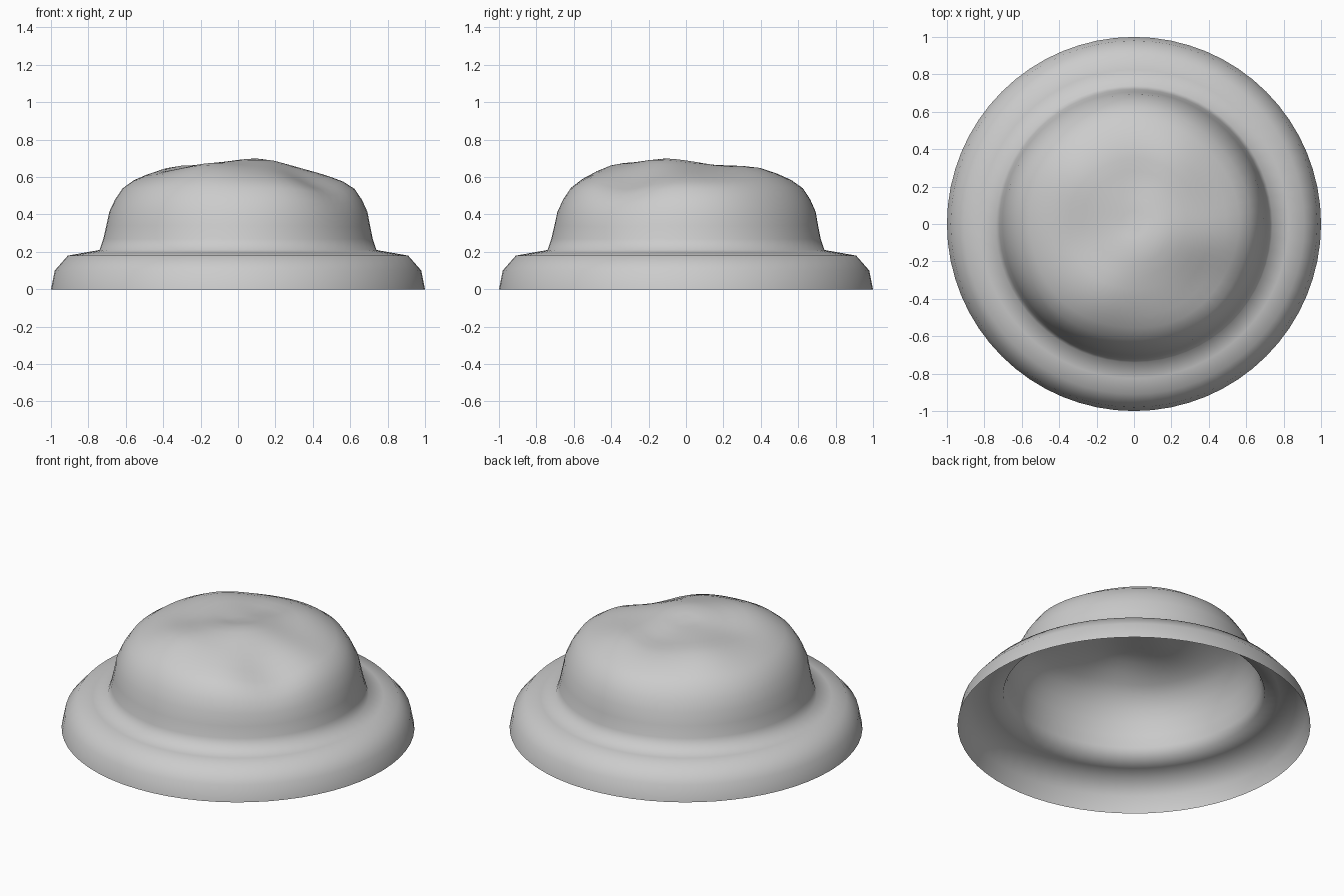
import bpy, bmesh, math

if "Cube" in bpy.data.objects:
    bpy.data.objects.remove(bpy.data.objects["Cube"])

# One flat colour for the whole shell
grey = bpy.data.materials.new("light_grey")
grey.diffuse_color = (0.6, 0.6, 0.6, 1)
grey.use_nodes = True
grey.node_tree.nodes["Principled BSDF"].inputs["Base Color"].default_value = grey.diffuse_color

SEGMENTS = 64

# Lathe profile (radius, height), from the open rim to the crown
PROFILE = [(1.0, 0), (0.98, 0.10), (0.91, 0.18), (0.825, 0.195), (0.74, 0.21),
           (0.72, 0.27), (0.705, 0.34), (0.69, 0.415), (0.66, 0.48),
           (0.62, 0.54), (0.56, 0.582), (0.49, 0.612), (0.42, 0.634),
           (0.35, 0.646), (0.28, 0.652), (0.21, 0.655), (0.14, 0.655),
           (0.07, 0.653)]

# Soft lumps and dents on the crown: x, y, height, spread
LUMPS = [(0.09, -0.09, 0.045, 0.15), (-0.16, -0.38, 0.028, 0.13),
         (-0.32, 0.28, 0.020, 0.13), (0.20, 0.36, 0.018, 0.12),
         (0.42, -0.30, -0.050, 0.13), (0.02, 0.24, -0.016, 0.09),
         (-0.28, -0.08, -0.010, 0.10), (0.42, 0.10, -0.014, 0.12),
         (0.0, 0.0, -0.015, 0.06)]


def lump_height(x, y):
    return sum(h * math.exp(-((x - a) ** 2 + (y - b) ** 2) / (2 * s * s))
               for a, b, h, s in LUMPS)


def shell_point(r, z, angle):
    # Gentle wrinkles on the crown sides fade out towards its foot and centre
    fade = max(0, min(1, (z - 0.27) / 0.25))
    r *= 1 + 0.009 * fade * math.sin(5 * angle + 0.6)
    x, y = r * math.cos(angle), r * math.sin(angle)
    return (x, y, z + fade * lump_height(x, y))


# Open-bottomed domed shell
bm = bmesh.new()
rings = [[bm.verts.new(shell_point(r, z, 2 * math.pi * i / SEGMENTS))
          for i in range(SEGMENTS)] for r, z in PROFILE]
for low, high in zip(rings, rings[1:]):
    for i in range(SEGMENTS):
        j = (i + 1) % SEGMENTS
        bm.faces.new((low[i], low[j], high[j], high[i]))
tip = bm.verts.new(shell_point(0, 0.652, 0))
for i in range(SEGMENTS):
    bm.faces.new((rings[-1][i], rings[-1][(i + 1) % SEGMENTS], tip))
for face in bm.faces:
    face.smooth = True

mesh = bpy.data.meshes.new("domed_shell")
bm.to_mesh(mesh)
bm.free()
mesh.materials.append(grey)
shell = bpy.data.objects.new("domed_shell", mesh)
bpy.context.collection.objects.link(shell)
